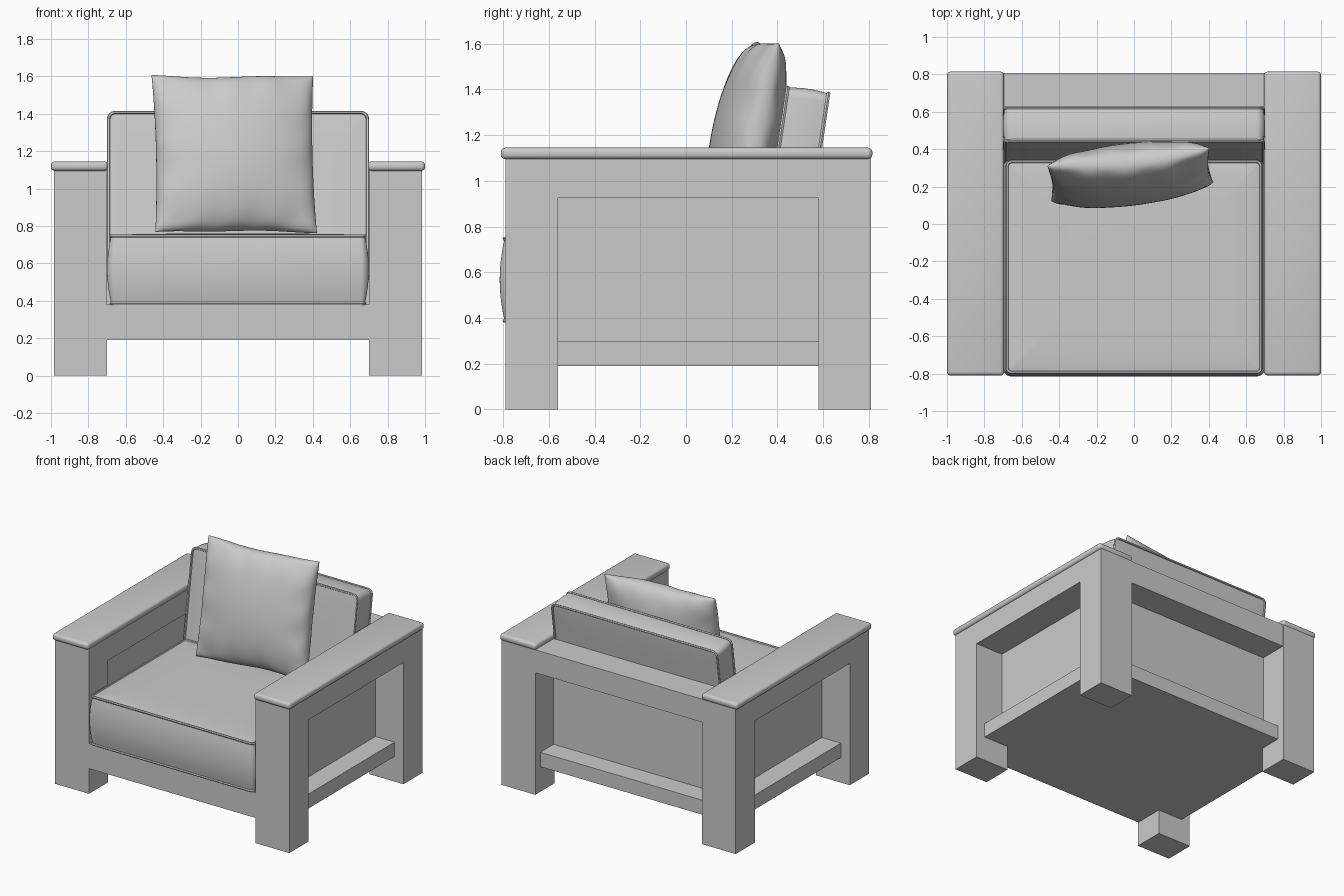
import bpy, bmesh, math
from math import sin, cos, pi, radians
from mathutils import Matrix

if "Cube" in bpy.data.objects:
    bpy.data.objects.remove(bpy.data.objects["Cube"])

grey = bpy.data.materials.new("plain_grey")
grey.use_nodes = True
grey.diffuse_color = (0.6, 0.6, 0.6, 1)
grey.node_tree.nodes["Principled BSDF"].inputs["Base Color"].default_value = (0.6, 0.6, 0.6, 1)


def add_object(name, bm, smooth=False):
    bmesh.ops.recalc_face_normals(bm, faces=bm.faces)
    mesh = bpy.data.meshes.new(name)
    bm.to_mesh(mesh)
    bm.free()
    mesh.materials.append(grey)
    ob = bpy.data.objects.new(name, mesh)
    bpy.context.collection.objects.link(ob)
    if smooth:
        bpy.ops.object.select_all(action='DESELECT')
        ob.select_set(True)
        bpy.context.view_layer.objects.active = ob
        bpy.ops.object.shade_smooth_by_angle(angle=radians(40))
    return ob


def box(name, x, y, z, round_edge=0):
    bm = bmesh.new()
    bmesh.ops.create_cube(bm, size=1)
    for v in bm.verts:
        v.co = [lo + (c + 0.5) * (hi - lo) for c, (lo, hi) in zip(v.co, (x, y, z))]
    if round_edge:
        bmesh.ops.bevel(bm, geom=bm.edges[:], offset=round_edge, segments=4,
                        profile=0.5, affect='EDGES')
    return add_object(name, bm, round_edge > 0)


def rounded_rect(w, d, r, inset=0, steps=6):
    """Outline of a rounded rectangle, shrunk by inset."""
    hw, hd, r = w / 2 - inset, d / 2 - inset, max(r - inset, 0.01)
    pts = []
    for i, (sx, sy) in enumerate([(1, 1), (-1, 1), (-1, -1), (1, -1)]):
        for k in range(steps + 1):
            a = (i + k / steps) * pi / 2
            pts.append((sx * (hw - r) + r * cos(a), sy * (hd - r) + r * sin(a)))
    return pts


def cushion(name, w, d, h, bulge, crown, matrix):
    """Box cushion with bulging sides, crowned faces and piping."""
    side = [(bulge * (1 - cos(t * pi / 16)), 0) for t in range(1)]
    side = [(bulge * (t / 4) ** 2, t / 8 * h) for t in range(-4, 5)]
    caps = [(0.02, 0.3), (0.08, 0.7), (0.2, 0.95), (0.32, 1)]
    top = [(bulge + i, h / 2 + crown * c) for i, c in caps]
    profile = [(i, -z) for i, z in reversed(top)] + side + top
    bm = bmesh.new()
    rings = [[bm.verts.new((x, y, z)) for x, y in rounded_rect(w, d, 0.045, i)]
             for i, z in profile]
    n = len(rings[0])
    for a, b in zip(rings, rings[1:]):
        for k in range(n):
            bm.faces.new((a[k], a[(k + 1) % n], b[(k + 1) % n], b[k]))
    bm.faces.new(rings[0])
    bm.faces.new(rings[-1])
    add_object(name, bm, True).matrix_world = matrix

    # Piping swept round both rims
    for label, s in (("front" if d < 1 else "top", 1), ("back" if d < 1 else "bottom", -1)):
        bm = bmesh.new()
        rad = 0.009
        loops = [[bm.verts.new((x, y, s * h / 2 + rad * sin(t * pi / 3)))
                  for x, y in rounded_rect(w, d, 0.045, bulge - rad * cos(t * pi / 3))]
                 for t in range(6)]
        for t in range(6):
            a, b = loops[t], loops[(t + 1) % 6]
            for k in range(n):
                bm.faces.new((a[k], a[(k + 1) % n], b[(k + 1) % n], b[k]))
        add_object(name + "_piping_" + label, bm, True).matrix_world = matrix


# Legs, arm boards and side frames, mirrored left and right
def span(s, a, b):
    return tuple(sorted((s * a, s * b)))


for s, side in ((1, "left"), (-1, "right")):
    leg_x = span(s, 0.70, 0.985)
    box("front_leg_" + side, leg_x, (-0.79, -0.56), (0, 1.1))
    box("back_leg_" + side, leg_x, (0.58, 0.81), (0, 1.1))
    box("arm_apron_" + side, leg_x, (-0.56, 0.58), (0.925, 1.1))
    box("side_panel_" + side, span(s, 0.71, 0.75), (-0.56, 0.58), (0.19, 0.925))
    box("side_rail_" + side, span(s, 0.70, 0.91), (-0.56, 0.58), (0.19, 0.30))
    box("arm_board_" + side, span(s, 0.695, 1.0), (-0.81, 0.815), (1.095, 1.145), 0.02)

# Back frame and base
box("back_apron", (-0.70, 0.70), (0.585, 0.807), (0.925, 1.1))
box("back_panel", (-0.70, 0.70), (0.55, 0.59), (0.19, 0.925))
box("back_rail", (-0.70, 0.70), (0.58, 0.75), (0.19, 0.30))
box("seat_base", (-0.70, 0.70), (-0.788, 0.58), (0.19, 0.38))

# Seat and back cushions
cushion("seat_cushion", 1.40, 1.17, 0.36, 0.022, 0.012, Matrix.Translation((0, -0.23, 0.567)))
lean = radians(8.5)
height = 0.92
cushion("back_cushion", 1.40, height, 0.18, 0.008, 0.005,
        Matrix.Translation((0, 0.535 - sin(lean) * height / 2, 1.402 - cos(lean) * height / 2))
        @ Matrix.Rotation(pi / 2 - lean, 4, 'X'))

# Throw pillow: two puffed sheets joined at a pinched seam
bm = bmesh.new()
N = 44
for s in (1, -1):
    grid = []
    for j in range(N + 1):
        row = []
        for i in range(N + 1):
            u, v = -cos(pi * i / N), -cos(pi * j / N)
            x = 0.435 * u * (1 - 0.035 * (1 - v * v))
            y = 0.43 * v * (1 - 0.035 * (1 - u * u) + 0.008 * sin(5 * u) * v)
            puff = max((1 - u * u) * (1 - v * v), 0) ** 0.42
            rim = max(abs(u), abs(v))
            fold = sin(13 * u + 2 * s) * v * v + sin(11 * v + s) * u * u
            z = s * (0.148 * puff + 0.009 * fold * rim ** 3 * min(1, 3 * puff) * (1 - rim ** 12))
            z += 0.012 * sin(3 * u + 1) * v ** 3
            row.append(bm.verts.new((x, y, z)))
        grid.append(row)
    for j in range(N):
        for i in range(N):
            bm.faces.new((grid[j][i], grid[j][i + 1], grid[j + 1][i + 1], grid[j + 1][i]))
bmesh.ops.remove_doubles(bm, verts=bm.verts, dist=0.0004)
pillow = add_object("throw_pillow", bm, True)
pillow.matrix_world = (Matrix.Translation((-0.02, 0.265, 1.185))
                       @ Matrix.Rotation(radians(6.5), 4, 'Z')
                       @ Matrix.Rotation(pi / 2 - radians(11), 4, 'X'))
